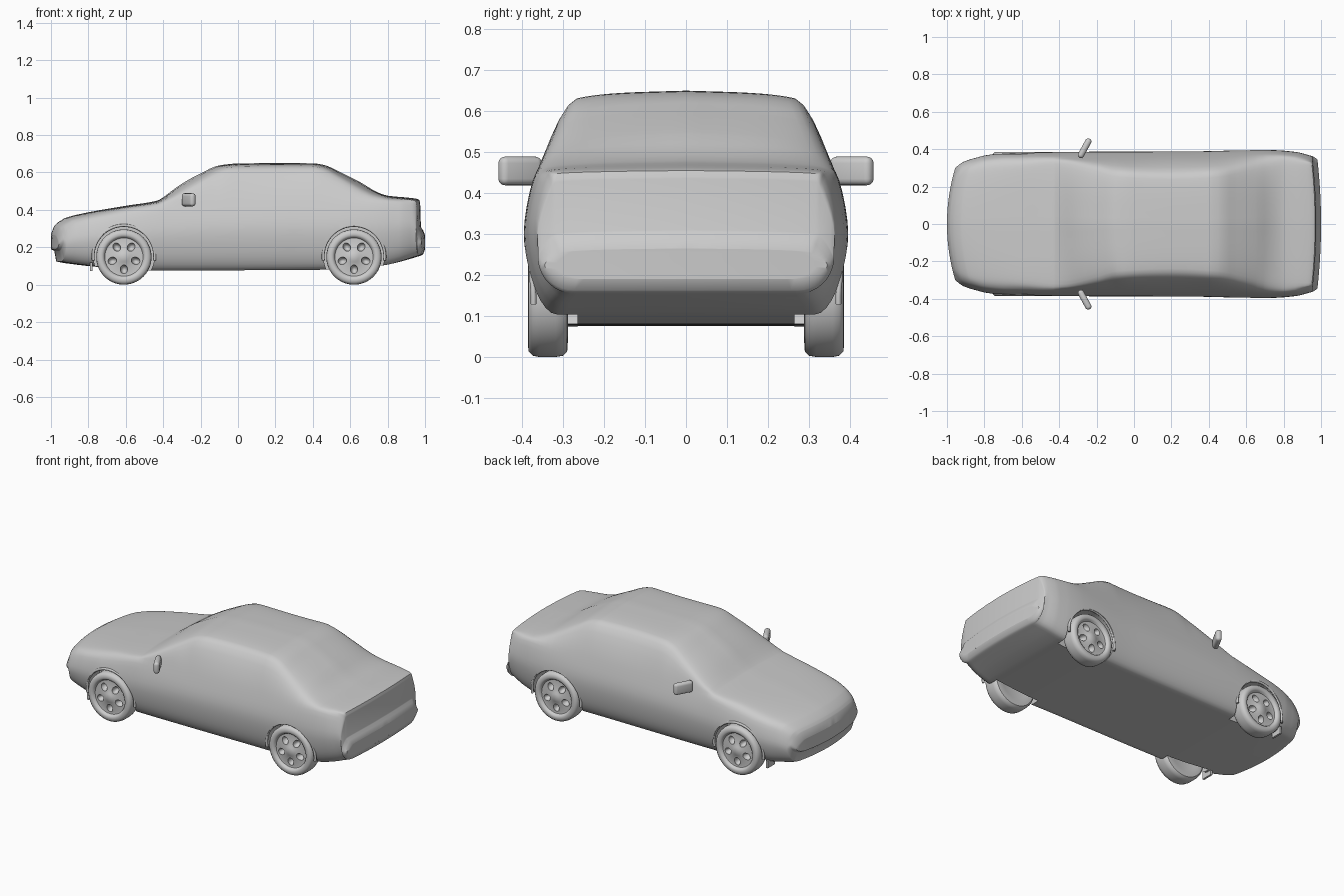
import bpy, bmesh, math
from mathutils import Matrix, Vector

if "Cube" in bpy.data.objects:
    bpy.data.objects.remove(bpy.data.objects["Cube"])


def curve(pts, t):
    """Monotone cubic through (x, value) pairs."""
    n = len(pts)
    d = [(pts[i + 1][1] - pts[i][1]) / (pts[i + 1][0] - pts[i][0]) for i in range(n - 1)]
    m = [d[0]] + [2 * a * b / (a + b) if a * b > 0 else 0 for a, b in zip(d, d[1:])] + [d[-1]]
    i = 0
    while i < n - 2 and t > pts[i + 1][0]:
        i += 1
    h = pts[i + 1][0] - pts[i][0]
    s = min(max((t - pts[i][0]) / h, 0), 1)
    return ((1 + 2 * s) * (1 - s) ** 2 * pts[i][1] + s * (1 - s) ** 2 * h * m[i]
            + s * s * (3 - 2 * s) * pts[i + 1][1] + s * s * (s - 1) * h * m[i + 1])


def make(name, bm, angle=40):
    bmesh.ops.recalc_face_normals(bm, faces=bm.faces)
    me = bpy.data.meshes.new(name)
    bm.to_mesh(me)
    bm.free()
    ob = bpy.data.objects.new(name, me)
    bpy.context.collection.objects.link(ob)
    bpy.ops.object.select_all(action='DESELECT')
    bpy.context.view_layer.objects.active = ob
    ob.select_set(True)
    bpy.ops.object.shade_smooth_by_angle(angle=math.radians(angle))
    return ob


def cut(ob, cutter):
    mod = ob.modifiers.new("cut", 'BOOLEAN')
    mod.operation, mod.solver, mod.object = 'DIFFERENCE', 'EXACT', cutter
    bpy.ops.object.select_all(action='DESELECT')
    bpy.context.view_layer.objects.active = ob
    ob.select_set(True)
    bpy.ops.object.modifier_apply(modifier=mod.name)
    bpy.data.objects.remove(cutter)
    bpy.ops.object.shade_smooth_by_angle(angle=math.radians(40))


def loft(bm, rings, closed=True):
    vs = [[bm.verts.new(p) for p in r] for r in rings]
    for a, b in zip(vs, vs[1:]):
        n = len(a)
        for i in range(n if closed else n - 1):
            j = (i + 1) % n
            bm.faces.new((a[i], a[j], b[j], b[i]))
    bmesh.ops.remove_doubles(bm, verts=bm.verts, dist=1e-5)


# Body outline curves along the length
TOP = [(-1, .27), (-.985, .31), (-.96, .335), (-.92, .358), (-.8, .387), (-.6, .422), (-.43, .45),
       (-.4, .468), (-.3, .54), (-.2, .595), (-.1, .638), (0, .648), (.2, .65), (.4, .649), (.46, .64),
       (.55, .6), (.65, .55), (.75, .492), (.8, .476), (.94, .462), (.968, .455), (.974, .435),
       (.978, .31), (.99, .29), (1, .265)]
BOTTOM = [(-1, .19), (-.982, .18), (-.972, .125), (-.9, .112), (-.75, .095), (-.45, .076), (.45, .08),
          (.75, .1), (.96, .15), (.99, .163), (1, .19)]
WIDTH = [(-1, .3), (-.97, .33), (-.93, .347), (-.85, .367), (-.7, .38), (-.3, .386), (.3, .388),
         (.7, .396), (.88, .385), (.95, .37), (.98, .36), (1, .345)]
BELT = [(-1, .25), (-.97, .3), (-.93, .325), (-.85, .347), (-.6, .385), (-.4, .42), (0, .44), (.5, .45),
        (.75, .45), (.95, .435), (.973, .41), (.978, .295), (1, .25)]
ROOF_Y = [(-1, .24), (-.9, .285), (-.6, .312), (-.38, .335), (-.2, .3), (-.1, .272), (.2, .258),
          (.45, .27), (.6, .3), (.75, .325), (.95, .328), (1, .3)]
DROP = [(-1, .008), (-.45, .014), (-.3, .045), (-.15, .035), (-.05, .018), (.4, .018), (.5, .025),
        (.65, .035), (.78, .014), (1, .008)]


def section(x, squash=1):
    zt, zb, w, belt, ry, dr = (curve(c, x) for c in (TOP, BOTTOM, WIDTH, BELT, ROOF_Y, DROP))
    h = belt - zb
    pts = [(0, zb), (w * .45, zb), (w - .08, zb), (w - .022, zb + .2 * h), (w, zb + .58 * h),
           (w - .03, belt), (ry, zt - dr), (ry * .6, zt - dr * .3), (0, zt)]
    half = []
    for k in range(8 * 5 + 1):
        t = k / 5
        half.append((curve([(i, p[0]) for i, p in enumerate(pts)], t) * squash,
                     curve([(i, p[1]) for i, p in enumerate(pts)], t)))
    ring = half + [(-y, z) for y, z in half[-2:0:-1]]
    bend = .06 * max(0, min(1, (-.6 - x) / .3)) - .02 * max(0, min(1, (x - .8) / .15))
    return [(x + bend * (y / .35) ** 2, y, z) for y, z in ring]


# Body shell
xs = {p[0] for c in (TOP, BOTTOM, WIDTH, BELT) for p in c} | {round(-.9 + .03 * i, 3) for i in range(62)}
caps = (0, .25, .5, .75, .92)
rings = ([section(-1, s) for s in caps] + [section(x) for x in sorted(xs)]
         + [section(1, s) for s in reversed(caps)])
bm = bmesh.new()
loft(bm, rings)
body = make("body", bm)

# Wheel arch openings
AXLES = {"front": -.61, "rear": .62}
for x in AXLES.values():
    for side in (-1, 1):
        bm = bmesh.new()
        bmesh.ops.create_cone(bm, cap_ends=True, segments=64, radius1=.163, radius2=.163, depth=.24,
                              matrix=Matrix.Translation((x, side * .385, .152)) @ Matrix.Rotation(math.pi / 2, 4, 'X'))
        cutter = make("arch_cutter", bm)
        cutter.hide_render = True
        cut(body, cutter)


def wheel(name):
    # Tyre and rim turned around the axle, outer face towards -y
    prof = [(0, .045), (.09, .045), (.105, .05), (.135, .048), (.145, .038), (.148, .02), (.148, -.02),
            (.145, -.036), (.135, -.046), (.118, -.048), (.108, -.043), (.102, -.031), (.094, -.03),
            (.06, -.036), (.03, -.04), (.022, -.045), (0, -.046)]
    bm = bmesh.new()
    loft(bm, [[(r * math.cos(a), y, r * math.sin(a)) for a in (i * math.tau / 64 for i in range(64))]
              for r, y in prof])
    ob = make(name, bm)
    # Five oval openings between the spokes
    bm = bmesh.new()
    for k in range(5):
        m = (Matrix.Rotation(k * math.tau / 5, 4, 'Y') @ Matrix.Translation((0, -.04, -.066))
             @ Matrix.Diagonal((.02, .035, .024, 1)))
        bmesh.ops.create_uvsphere(bm, u_segments=24, v_segments=12, radius=1, matrix=m)
    cutter = make("spoke_cutter", bm)
    cutter.hide_render = True
    cut(ob, cutter)
    return ob


# Wheels
base = wheel("front_left_wheel")
base.location = (AXLES["front"], -.338, .148)
for end, x in AXLES.items():
    for label, side in (("left", -1), ("right", 1)):
        if (end, label) == ("front", "left"):
            continue
        ob = base.copy()
        ob.name = f"{end}_{label}_wheel"
        ob.location = (x, side * .338, .148)
        ob.rotation_euler.z = math.pi if side > 0 else 0
        bpy.context.collection.objects.link(ob)

# Axles
for end, x in AXLES.items():
    bm = bmesh.new()
    bmesh.ops.create_cone(bm, cap_ends=True, segments=20, radius1=.025, radius2=.025, depth=.62,
                          matrix=Matrix.Translation((x, 0, .148)) @ Matrix.Rotation(math.pi / 2, 4, 'X'))
    make(f"{end}_axle", bm)

# Raised lips around the wheel arches
for end, x in AXLES.items():
    for label, side in (("left", -1), ("right", 1)):
        bm = bmesh.new()
        path = []
        for i in range(33):
            a = math.radians(-8 + 196 * i / 32)
            c, s = math.cos(a), math.sin(a)
            px = x + .165 * c
            y = curve(WIDTH, px) - .009 - .012 * (1 - max(s, 0))
            path.append([(px + .008 * math.cos(b) * c, side * (y + .007 * math.sin(b)),
                          .152 + (.165 + .008 * math.cos(b)) * s)
                         for b in (k * math.tau / 8 for k in range(8))])
        loft(bm, path)
        bmesh.ops.holes_fill(bm, edges=bm.edges)
        make(f"{end}_{label}_arch_lip", bm, 60)

# Door mirrors
for label, side in (("left", -1), ("right", 1)):
    bm = bmesh.new()
    bmesh.ops.create_cube(bm, size=1, matrix=Matrix.Translation((-.264, side * .405, .454))
                          @ Matrix.Rotation(side * -.5, 4, 'Z') @ Matrix.Diagonal((.034, .115, .07, 1)))
    bmesh.ops.bevel(bm, geom=bm.edges[:], offset=.016, segments=4, profile=.5, affect='EDGES')
    make(f"{label}_door_mirror", bm, 60)

# Small flaps ahead of the front wheels
for label, side in (("left", -1), ("right", 1)):
    bm = bmesh.new()
    bmesh.ops.create_cube(bm, size=1, matrix=Matrix.Translation((-.785, side * .3, .095))
                          @ Matrix.Diagonal((.012, .07, .045, 1)))
    make(f"{label}_front_flap", bm)
